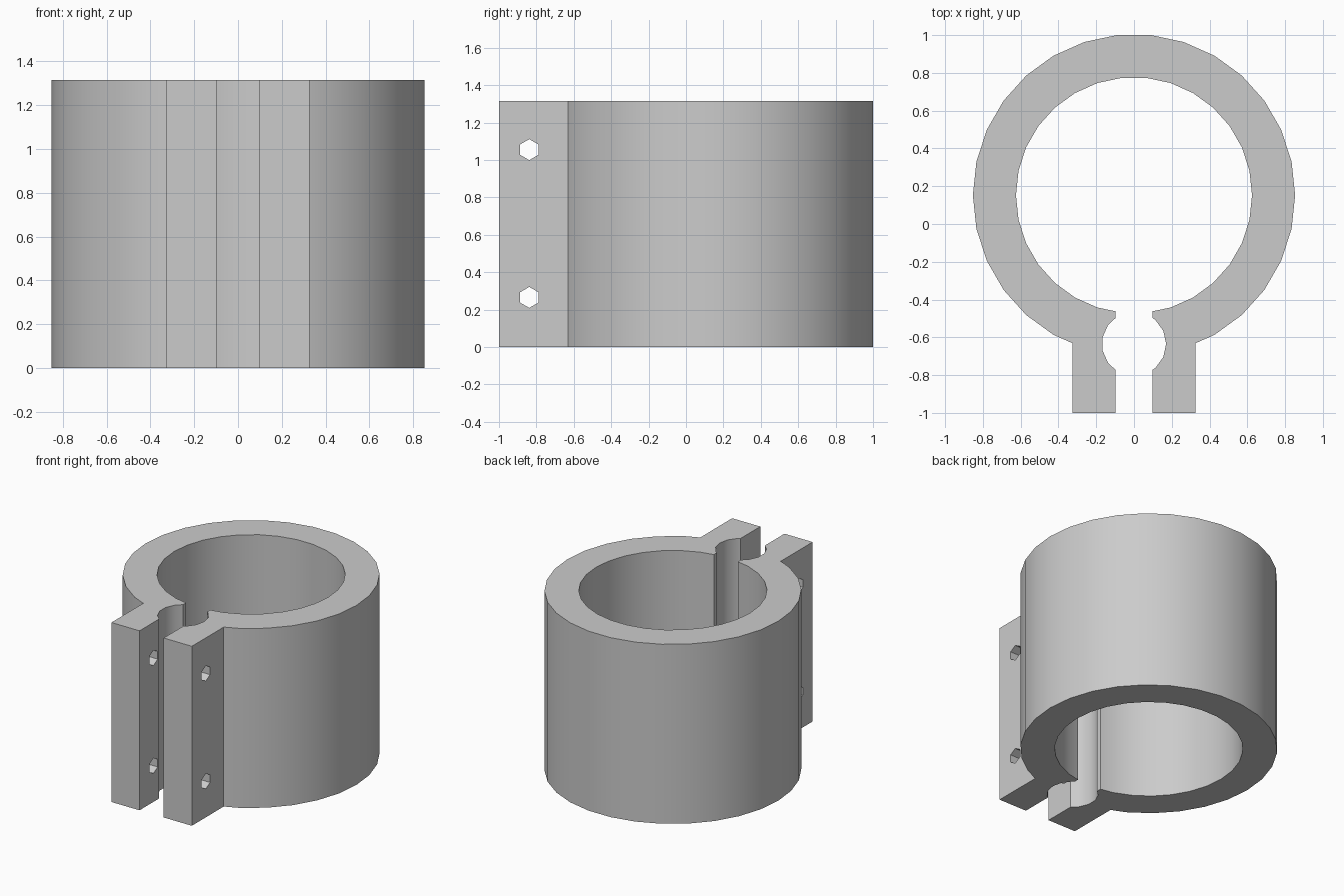
import bpy, bmesh
from math import cos, sin, radians
from mathutils import Vector

if "Cube" in bpy.data.objects:
    bpy.data.objects.remove(bpy.data.objects["Cube"], do_unlink=True)

HEIGHT = 1.315
RING_Y, OUTER_R, INNER_R = 0.152, 0.853, 0.625
RELIEF_Y, RELIEF_R = -0.635, 0.17
SLOT, EAR, FRONT = 0.098, 0.326, -1.0
HOLE_Y, HOLE_R = -0.838, 0.056

grey = bpy.data.materials.new("plain grey")
grey.use_nodes = True
colour = (0.6, 0.6, 0.6, 1)
grey.diffuse_color = colour
grey.node_tree.nodes["Principled BSDF"].inputs["Base Color"].default_value = colour


def arc(cy, r, step, indices):
    """Corners of a regular polygon centred on x = 0."""
    return [(r * cos(radians(step * k)), cy + r * sin(radians(step * k))) for k in indices]


def prism(name, points, sweep):
    """Solid made by sweeping a closed outline along a vector."""
    bm = bmesh.new()
    face = bm.faces.new([bm.verts.new(p) for p in points])
    new = bmesh.ops.extrude_face_region(bm, geom=[face], use_keep_orig=True)["geom"]
    bmesh.ops.translate(bm, vec=Vector(sweep),
                        verts=[v for v in new if isinstance(v, bmesh.types.BMVert)])
    bmesh.ops.recalc_face_normals(bm, faces=bm.faces)
    mesh = bpy.data.meshes.new(name)
    bm.to_mesh(mesh)
    bm.free()
    obj = bpy.data.objects.new(name, mesh)
    bpy.context.collection.objects.link(obj)
    mesh.materials.append(grey)
    return obj


# Split ring outline with two clamping ears and a rounded relief in the slot
ear_top, relief_low, relief_high, bore_edge = -0.631, -0.772, -0.498, -0.462
outline = (
    arc(RING_Y, OUTER_R, 12, range(-5, 21))
    + [(-EAR, ear_top), (-EAR, FRONT), (-SLOT, FRONT), (-SLOT, relief_low)]
    + arc(RELIEF_Y, RELIEF_R, 24, range(9, 5, -1))
    + [(-SLOT, relief_high), (-SLOT, bore_edge)]
    + arc(RING_Y, INNER_R, 12, range(21, -7, -1))
    + [(SLOT, bore_edge), (SLOT, relief_high)]
    + arc(RELIEF_Y, RELIEF_R, 24, range(2, -3, -1))
    + [(SLOT, relief_low), (SLOT, FRONT), (EAR, FRONT), (EAR, ear_top)]
)
clamp = prism("split_clamp_ring", [(x, y, 0) for x, y in outline], (0, 0, HEIGHT))

# Hexagonal bolt holes through both ears
cutters = []
for label, z in (("lower", 0.265), ("upper", 1.055)):
    hexagon = [(-0.5, HOLE_Y + HOLE_R * sin(radians(60 * k)), z + HOLE_R * cos(radians(60 * k)))
               for k in range(6)]
    cutter = prism(label + "_bolt_hole_cutter", hexagon, (1, 0, 0))
    cutter.hide_render = True
    cutters.append(cutter)
    cut = clamp.modifiers.new(label + " bolt hole", 'BOOLEAN')
    cut.operation = 'DIFFERENCE'
    cut.solver = 'EXACT'
    cut.object = cutter

bpy.ops.object.select_all(action='DESELECT')
clamp.select_set(True)
bpy.context.view_layer.objects.active = clamp
for modifier in list(clamp.modifiers):
    bpy.ops.object.modifier_apply(modifier=modifier.name)
for cutter in cutters:
    bpy.data.objects.remove(cutter, do_unlink=True)

# Smooth curved walls, crisp corners
bpy.ops.object.shade_smooth_by_angle(angle=radians(30))
